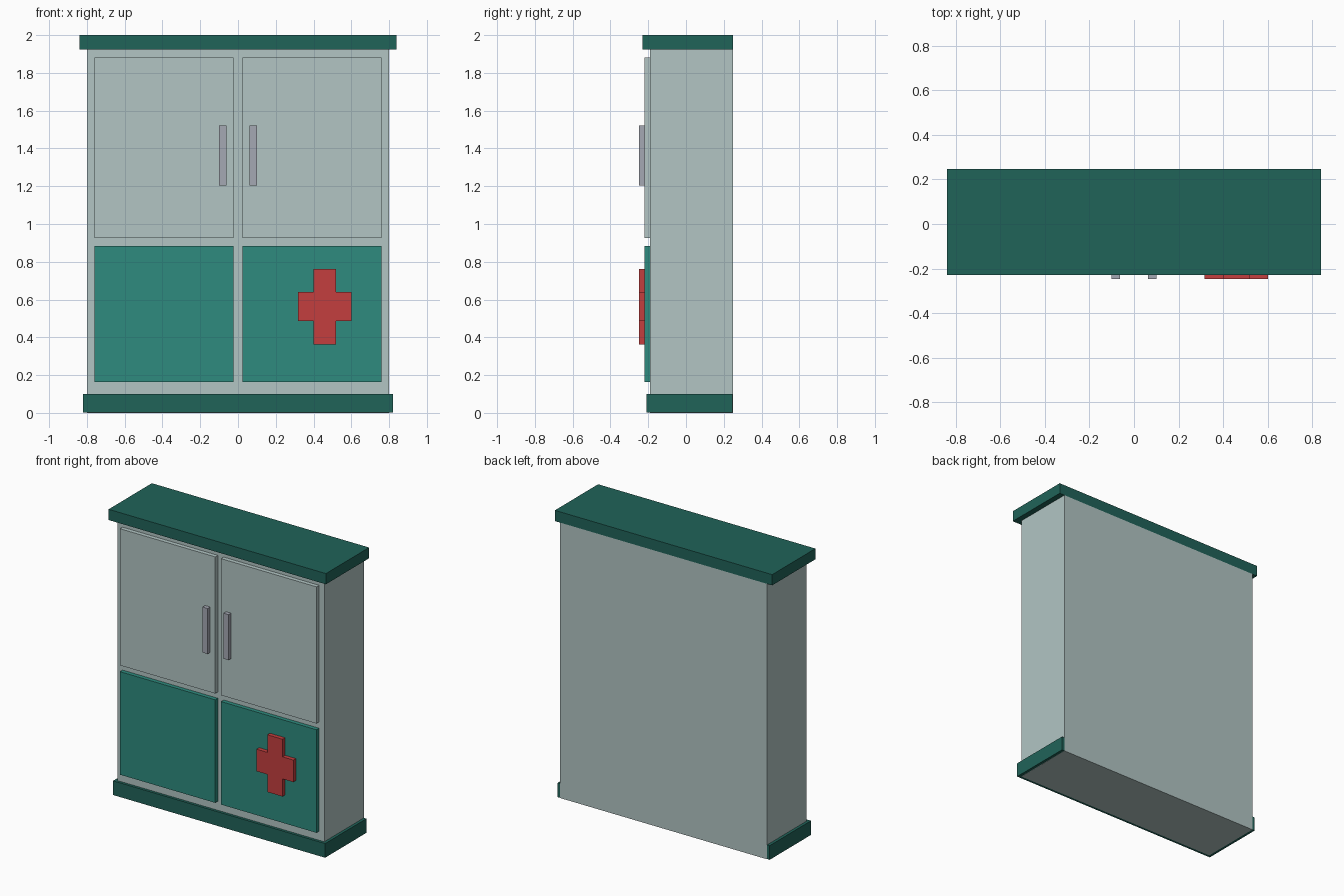
import bpy, bmesh

if "Cube" in bpy.data.objects:
    bpy.data.objects.remove(bpy.data.objects["Cube"])


def material(name, rgb):
    def lin(c):
        c /= 255
        return c / 12.92 if c <= 0.04045 else ((c + 0.055) / 1.055) ** 2.4
    m = bpy.data.materials.new(name)
    m.diffuse_color = (*[lin(c) for c in rgb], 1)
    m.use_nodes = True
    m.node_tree.nodes["Principled BSDF"].inputs["Base Color"].default_value = m.diffuse_color
    return m


PALE = material("pale grey green", (178, 197, 196))
DARK = material("dark green", (32, 99, 89))
TEAL = material("teal", (46, 139, 126))
RED = material("red", (195, 62, 62))
METAL = material("metal grey", (165, 168, 179))


def finish(name, bm, mat):
    bmesh.ops.recalc_face_normals(bm, faces=bm.faces)
    me = bpy.data.meshes.new(name)
    bm.to_mesh(me)
    bm.free()
    me.materials.append(mat)
    ob = bpy.data.objects.new(name, me)
    bpy.context.collection.objects.link(ob)
    return ob


def box(name, x, y, z, mat):
    bm = bmesh.new()
    bmesh.ops.create_cube(bm, size=1)
    for v in bm.verts:
        for i, (a, b) in enumerate((x, y, z)):
            v.co[i] = a if v.co[i] < 0 else b
    return finish(name, bm, mat)


BACK = 0.248

# Cabinet body, plinth (just inside the body's back and underside) and top
box("cabinet_body", (-0.80, 0.80), (-0.19, BACK), (0, 1.925), PALE)
box("plinth", (-0.82, 0.82), (-0.209, BACK - 0.001), (0.001, 0.10), DARK)
box("top_board", (-0.84, 0.84), (-0.229, BACK), (1.925, 2.0), DARK)

# Mirrored doors, lower panels and handles
for side, s in (("left", -1), ("right", 1)):
    def span(a, b):
        return tuple(sorted((s * a, s * b)))
    box(side + "_upper_door", span(0.023, 0.76), (-0.219, -0.19), (0.927, 1.882), PALE)
    box(side + "_lower_panel", span(0.023, 0.76), (-0.219, -0.19), (0.163, 0.883), TEAL)
    box(side + "_handle", span(0.062, 0.10), (-BACK, -0.219), (1.204, 1.522), METAL)

# Red cross: a twelve-sided outline extruded off the lower right panel
cx, cz = 0.459, 0.563
w, h, a, b = 0.142, 0.20, 0.059, 0.077
outline = [(-a, -h), (a, -h), (a, -b), (w, -b), (w, b), (a, b),
           (a, h), (-a, h), (-a, b), (-w, b), (-w, -b), (-a, -b)]
bm = bmesh.new()
face = bm.faces.new([bm.verts.new((cx + x, -0.219, cz + z)) for x, z in outline])
ext = bmesh.ops.extrude_face_region(bm, geom=[face], use_keep_orig=True)
for g in ext["geom"]:
    if isinstance(g, bmesh.types.BMVert):
        g.co.y = -BACK
finish("red_cross", bm, RED)
